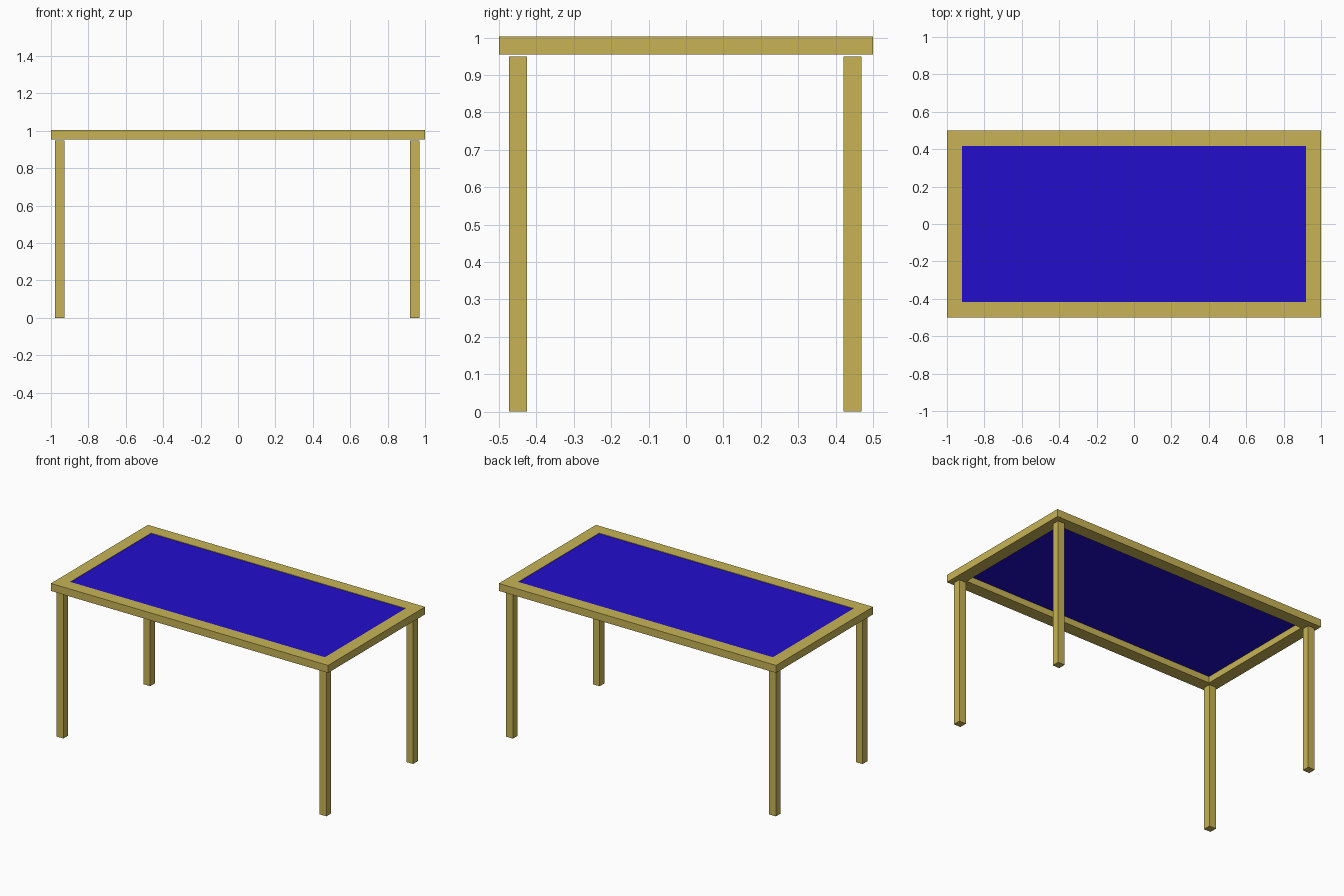
import bpy, bmesh
from mathutils import Matrix, Vector

if "Cube" in bpy.data.objects:
    bpy.data.objects.remove(bpy.data.objects["Cube"])


def material(name, rgb):
    m = bpy.data.materials.new(name)
    m.diffuse_color = (*rgb, 1)
    m.use_nodes = True
    m.node_tree.nodes["Principled BSDF"].inputs["Base Color"].default_value = m.diffuse_color
    return m


wood = material("tan wood", (0.58, 0.455, 0.092))
blue = material("deep blue", (0.016, 0.004, 0.60))


def finish(bm, name, mat):
    bmesh.ops.recalc_face_normals(bm, faces=bm.faces)
    me = bpy.data.meshes.new(name)
    bm.to_mesh(me)
    bm.free()
    me.materials.append(mat)
    ob = bpy.data.objects.new(name, me)
    bpy.context.collection.objects.link(ob)
    return ob


def box(name, centre, size, mat):
    bm = bmesh.new()
    bmesh.ops.create_cube(bm, size=1, matrix=Matrix.Translation(centre) @ Matrix.Diagonal((*size, 1)))
    return finish(bm, name, mat)


BOTTOM, TOP = 0.954, 1.003
INNER_X, INNER_Y = 0.919, 0.417

# Top frame: four-sided ring with an open middle
bm = bmesh.new()
corners = [(-1, -1), (1, -1), (1, 1), (-1, 1)]
loops = []
for hx, hy, z in [(1, 0.5, BOTTOM), (1, 0.5, TOP), (INNER_X, INNER_Y, TOP), (INNER_X, INNER_Y, BOTTOM)]:
    loops.append([bm.verts.new((sx * hx, sy * hy, z)) for sx, sy in corners])
for a in range(4):
    la, lb = loops[a], loops[(a + 1) % 4]
    for i in range(4):
        j = (i + 1) % 4
        bm.faces.new((la[i], la[j], lb[j], lb[i]))
finish(bm, "top_frame", wood)

# Thin panel set just below the top of the frame
box("table_panel", Vector((0, 0, 0.998)), (2 * INNER_X, 2 * INNER_Y, 0.004), blue)

# Legs, stopping just short of the frame
for side, x in (("left", -0.953), ("right", 0.945)):
    for end, y in (("front", -0.449), ("back", 0.445)):
        box(f"{end}_{side}_leg", Vector((x, y, 0.4745)), (0.049, 0.049, 0.949), wood)
